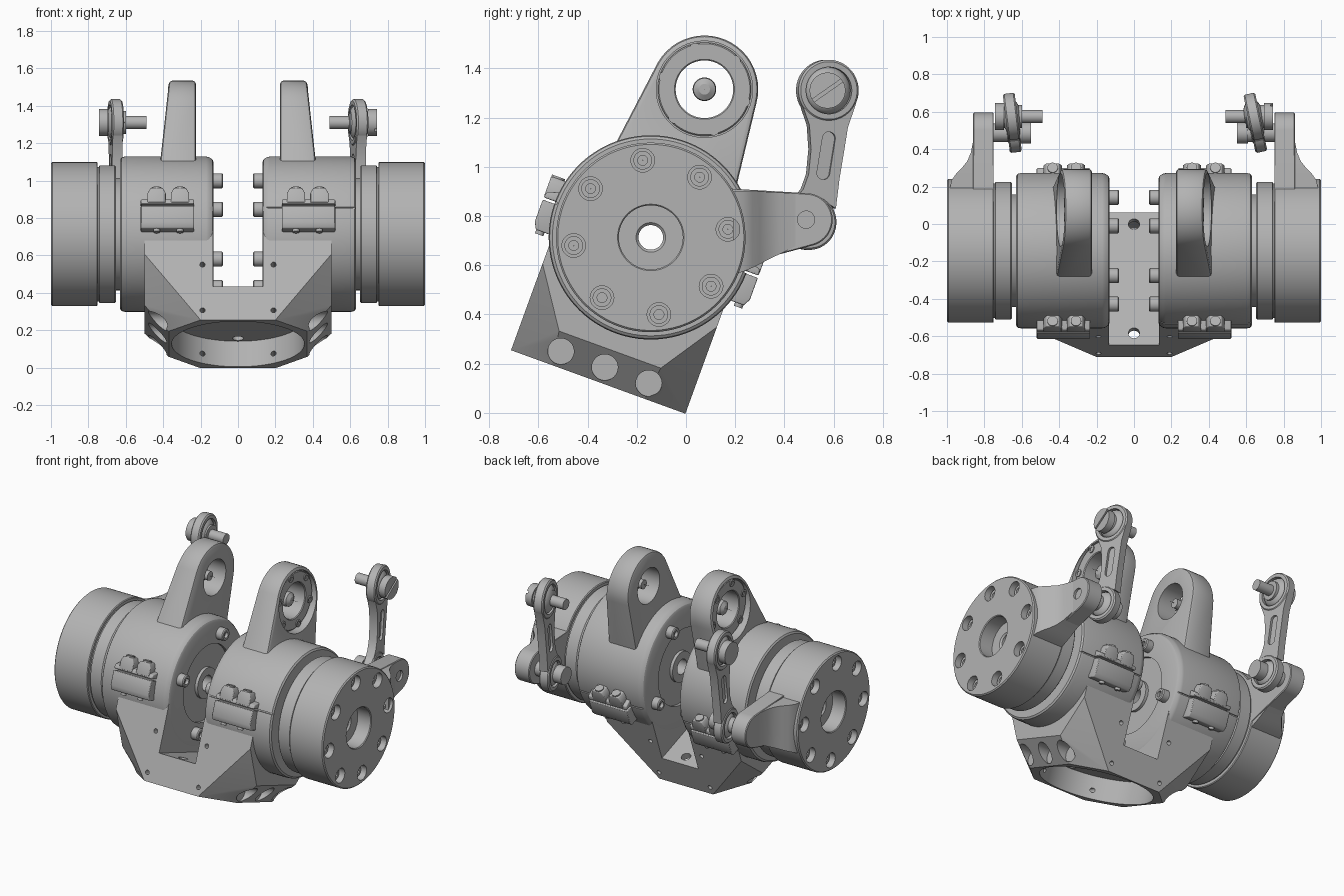
import bpy, bmesh, math
from math import sin, cos, radians
from mathutils import Matrix, Vector

old = bpy.data.objects.get("Cube")
if old:
    bpy.data.objects.remove(old)

grey = bpy.data.materials.new("machined_grey")
grey.use_nodes = True
grey.diffuse_color = (0.45, 0.45, 0.45, 1)
grey.node_tree.nodes["Principled BSDF"].inputs["Base Color"].default_value = (0.45, 0.45, 0.45, 1)

AXIS = Matrix.Translation((0, -0.143, 0.713))         # main shaft frame
TILT = AXIS @ Matrix.Rotation(radians(-20), 4, 'X')   # leaning housing frame
WORLD = Matrix()


# --- helpers ---
def make(name, bm, frame=WORLD, side=1):
    bm.transform(Matrix.Diagonal((side, 1, 1, 1)) @ frame)
    bmesh.ops.recalc_face_normals(bm, faces=bm.faces)
    me = bpy.data.meshes.new(name)
    bm.to_mesh(me)
    bm.free()
    me.materials.append(grey)
    ob = bpy.data.objects.new(name, me)
    bpy.context.collection.objects.link(ob)
    return ob


def activate(ob):
    bpy.ops.object.select_all(action='DESELECT')
    ob.select_set(True)
    bpy.context.view_layer.objects.active = ob


def smooth(ob):
    activate(ob)
    bpy.ops.object.shade_smooth_by_angle(angle=radians(28))


def cut(ob, bm, frame=WORLD, side=1):
    tool = make("cutter", bm, frame, side)
    tool.hide_render = True
    mod = ob.modifiers.new("cut", 'BOOLEAN')
    mod.operation, mod.solver, mod.object = 'DIFFERENCE', 'EXACT', tool
    activate(ob)
    bpy.ops.object.modifier_apply(modifier=mod.name)
    bpy.data.objects.remove(tool)


def rod(bm, r, a, b, n=32):
    a, b = Vector(a), Vector(b)
    d = b - a
    m = Matrix.Translation((a + b) / 2) @ d.to_track_quat('Z', 'Y').to_matrix().to_4x4()
    bmesh.ops.create_cone(bm, cap_ends=True, segments=n, radius1=r, radius2=r, depth=d.length, matrix=m)
    return bm


def box(bm, x, y, z):
    return hull(bm, [(i, j, k) for i in x for j in y for k in z])


def hull(bm, pts, bevel=0):
    part = bmesh.new()
    for p in pts:
        part.verts.new(p)
    bmesh.ops.convex_hull(part, input=part.verts)
    bmesh.ops.delete(part, geom=[v for v in part.verts if not v.link_faces], context='VERTS')
    bmesh.ops.dissolve_limit(part, angle_limit=0.01, verts=part.verts, edges=part.edges)
    if bevel:
        edges = [e for e in part.edges if e.calc_face_angle(0) > 0.6]
        bmesh.ops.bevel(part, geom=edges, offset=bevel, segments=3, profile=0.5, affect='EDGES')
    tmp = bpy.data.meshes.new("tmp")
    part.to_mesh(tmp)
    part.free()
    bm.from_mesh(tmp)
    bpy.data.meshes.remove(tmp)
    return bm


def lathe(bm, profile, n=96, centre=(0, 0)):
    rings = []
    for k in range(n):
        a = 2 * math.pi * (k + .5) / n
        rings.append([bm.verts.new((x, centre[0] + r * cos(a), centre[1] + r * sin(a))) for x, r in profile])
    for k in range(n):
        p, q = rings[k], rings[(k + 1) % n]
        for i in range(len(profile)):
            j = (i + 1) % len(profile)
            bm.faces.new((p[i], p[j], q[j], q[i]))
    return bm


def around(r, start, n):
    return [(r * cos(radians(start + 360 * k / n)), r * sin(radians(start + 360 * k / n))) for k in range(n)]


def circle(x, cy, cz, r, n=48):
    return [(x, cy + y, cz + z) for y, z in around(r, 0, n)]


# --- lower bracket: chamfered block, slotted on top and bored below ---
corner = [(.5, .377, 0), (.5, .377, -.25), (.2, .377, -.625), (.37, .2, -.625), (.5, .22, -.485)]
bracket = make("base_bracket", hull(bmesh.new(), [(x * i, u * j, w) for x, u, w in corner
                                                  for i in (1, -1) for j in (1, -1)]), TILT)
cut(bracket, rod(bmesh.new(), .35, (-.7, 0, 0), (.7, 0, 0), 64), TILT)
cut(bracket, box(bmesh.new(), (-.135, .135), (-.6, .6), (-.435, .3)), TILT)
cut(bracket, rod(bmesh.new(), .355, (0, 0, -.7), (0, 0, -.48), 64), TILT)
holes = bmesh.new()
for i in (1, -1):
    rod(holes, .03, (0, .31 * i, -.6), (0, .31 * i, -.3), 24)
    for w in (-.31, -.57):
        rod(holes, .014, (.19 * i, -.6, w), (.19 * i, .6, w), 16)
    for u in (-.185, .005, .195):
        rod(holes, .053, (.372 * i, u, -.56), (.7 * i, u, -.56))
cut(bracket, holes, TILT)
smooth(bracket)

for s, tag in ((1, "left_"), (-1, "right_")):
    # --- bearing housing ---
    prof = [(.13, .05), (.13, .1), (.15, .1), (.15, .25), (.13, .25), (.13, .385), (.137, .4), (.155, .412),
            (.17, .415), (.605, .415), (.622, .411), (.63, .4), (.63, .05)]
    housing = make(tag + "housing", lathe(bmesh.new(), prof), TILT, s)
    seam = bmesh.new()
    for j in (1, -1):
        box(seam, (.1, .7), (.405 * j, .5 * j), (-.004, .004))
    cut(housing, seam, TILT, s)
    smooth(housing)

    # --- screws on the inner wall of the slot ---
    bm = bmesh.new()
    for u, w in around(.315, 85, 4):
        lathe(bm, [(.14, .001), (.14, .04), (.086, .04), (.08, .034), (.08, .02), (.1, .02), (.1, .001)], 24, (u, w))
    smooth(make(tag + "wall_screws", bm, TILT, s))

    # --- clamp flanges with pairs of bolted lugs, front and back ---
    bm = bmesh.new()
    for j in (1, -1):
        hull(bm, [(x, u * j, w) for x in (.235, .52) for u, w in
                  ((.36, -.006), (.465, -.006), (.465, -.1), (.45, -.13), (.36, -.13))], .006)
        hull(bm, [(x, u * j, w) for x in (.235, .52) for u, w in
                  ((.36, .004), (.465, .004), (.46, .03), (.36, .06))], .006)
        for x in (.31, .435):
            hull(bm, [(x + dx, u * j, w) for dx, w in ((-.049, .01), (.049, .01), (.049, .065), (.033, .095),
                                                      (-.033, .095), (-.049, .065)) for u in (.36, .465)], .006)
            rod(bm, .028, (x, .436 * j, .085), (x, .436 * j, .103), 20)
            rod(bm, .018, (x, .43 * j, -.145), (x, .43 * j, -.1), 16)
    smooth(make(tag + "clamp_flanges", bm, TILT, s))

    # --- upright ear with bored, flanged eye ---
    cy, cz = .075, 1.315
    pts = []
    for inset, d in ((.016, 0), (.005, .005), (0, .016)):
        rim = circle(0, cy, cz, .2185 - inset) + [(0, -.335 + inset, 1.0), (0, .2 - inset, .9)]
        pts += [(.225 + d, y, z) for _, y, z in rim] + [(.427 - .11 * (z - 1) - d, y, z) for _, y, z in rim]
    ear = make(tag + "ear", hull(bmesh.new(), pts), WORLD, s)
    bore = [(.1, .001), (.1, .117), (.355, .117), (.355, .196), (.6, .196), (.6, .001)]
    cut(ear, lathe(bmesh.new(), bore, 64, (cy, cz)), WORLD, s)
    smooth(ear)
    ring = [(.345, .117), (.345, .19), (.362, .19), (.367, .185), (.367, .122), (.362, .117)]
    bm = lathe(bmesh.new(), ring, 64, (cy, cz))
    for y, z in around(.168, 103, 6):
        lathe(bm, [(.36, .001), (.36, .024), (.373, .024), (.373, .013), (.368, .013), (.368, .001)], 20, (cy + y, cz + z))
    smooth(make(tag + "eye_flange", bm, WORLD, s))
    pin = [(.26, .001), (.26, .03), (.3, .03), (.31, .048), (.335, .045), (.35, .022), (.35, .001)]
    smooth(make(tag + "eye_pin", lathe(bmesh.new(), pin, 32, (cy, cz)), WORLD, s))

    # --- neck ring and output hub ---
    neck = [(.62, .05), (.62, .3), (.652, .3), (.652, .36), (.66, .368), (.74, .368), (.744, .36), (.76, .36), (.76, .05)]
    smooth(make(tag + "neck_ring", lathe(bmesh.new(), neck), AXIS, s))
    hub_prof = [(.75, .05), (.75, .38), (.755, .385), (.993, .385), (1, .378), (1, .135), (.995, .13),
                (.9, .13), (.9, .06), (.89, .05)]
    hub = make(tag + "output_hub", lathe(bmesh.new(), hub_prof), AXIS, s)
    bolts, heads = bmesh.new(), bmesh.new()
    for y, z in around(.315, 96, 8):
        rod(bolts, .048, (.94, y, z), (1.1, y, z))
        lathe(heads, [(.93, .001), (.93, .038), (.965, .038), (.965, .02), (.95, .02), (.95, .001)], 24, (y, z))
    cut(hub, bolts, AXIS, s)
    smooth(hub)
    smooth(make(tag + "hub_bolts", heads, AXIS, s))

    # --- crank lug growing from the back of the hub, with a curved root ---
    tip = circle(.755, .488, .785, .108) + circle(.855, .488, .785, .108)
    tip += circle(.75, .488, .785, .103) + circle(.86, .488, .785, .103)
    lug = make(tag + "crank_lug", hull(bmesh.new(), tip + [(x, .12, z) for x in (.75, .86) for z in (.915, .575)]), WORLD, s)
    cut(lug, rod(bmesh.new(), .035, (.845, .488, .785), (.95, .488, .785)), WORLD, s)
    smooth(lug)
    roots = [(.19, .985, .9, .56), (.235, .975, .9, .575), (.27, .95, .9, .59), (.3, .92, .9, .605),
             (.335, .892, .898, .623), (.38, .873, .896, .645), (.45, .859, .89, .68)]
    bm = bmesh.new()
    loops = [[bm.verts.new(p) for p in ((.755, y, a), (x, y, a), (x, y, b), (.755, y, b))] for y, x, a, b in roots]
    for p, q in zip(loops, loops[1:]):
        for i in range(4):
            bm.faces.new((p[i], p[i - 1], q[i - 1], q[i]))
    bm.faces.new(loops[0])
    bm.faces.new(loops[-1])
    smooth(make(tag + "lug_root", bm, WORLD, s))

    # --- connecting link: two ring ends and a pocketed bar, turned slightly ---
    turn = 12 if s > 0 else 7
    place = Matrix.Translation((.65 * s, .535, 0)) @ Matrix.Rotation(radians(turn), 4, 'Z') @ Matrix.Translation((0, -.535, 0))
    ends = ((.495, .775, .113), (.575, 1.31, .125))
    bm = bmesh.new()
    for y, z, r in ends:
        lathe(bm, [(-.032, r - .03), (-.032, r - .008), (-.024, r), (.024, r), (.032, r - .008), (.032, r - .03)], 48, (y, z))
        bmesh.ops.create_uvsphere(bm, u_segments=32, v_segments=16, radius=r - .034,
                                  matrix=Matrix.Translation((0, y, z)) @ Matrix.Diagonal((.6, 1.05, 1.05, 1)))
    smooth(make(tag + "link_ends", bm, place))
    edge = [(.43, .86), (.47, .91), (.492, .97), (.502, 1.07), (.495, 1.17), (.47, 1.24), (.53, 1.215), (.62, 1.215),
            (.69, 1.26), (.655, 1.16), (.637, 1.05), (.62, .95), (.605, .83), (.54, .872)]
    bm = bmesh.new()
    face = bm.faces.new([bm.verts.new((-.027, y, z)) for y, z in edge])
    out = bmesh.ops.extrude_face_region(bm, geom=[face])
    bmesh.ops.translate(bm, vec=(.054, 0, 0), verts=[g for g in out['geom'] if isinstance(g, bmesh.types.BMVert)])
    bar = make(tag + "link_bar", bm, place)
    pockets = bmesh.new()
    for a, b in ((-.05, -.012), (.012, .05)):
        hull(pockets, [p for x in (a, b) for y, z in ((.553, .975), (.576, 1.115)) for p in circle(x, y, z, .027, 20)])
    cut(bar, pockets, place)
    smooth(bar)

    # --- link pivots ---
    bm = bmesh.new()
    rod(bm, .035, (.49, .575, 1.31), (.62, .575, 1.31))
    rod(bm, .062, (.6, .575, 1.31), (.7, .575, 1.31))
    rod(bm, .058, (.55, .488, .78), (.61, .488, .78))
    rod(bm, .05, (.6, .488, .78), (.76, .488, .78))
    smooth(make(tag + "link_pivots", bm, WORLD, s))
    head = make(tag + "pivot_screw_head", rod(bmesh.new(), .073, (.695, .575, 1.31), (.742, .575, 1.31)), WORLD, s)
    slot = box(bmesh.new(), (.73, .8), (-.1, .1), (-.007, .007))
    cut(head, slot, Matrix.Translation((0, .575, 1.31)) @ Matrix.Rotation(radians(35), 4, 'X'), s)
    smooth(head)
